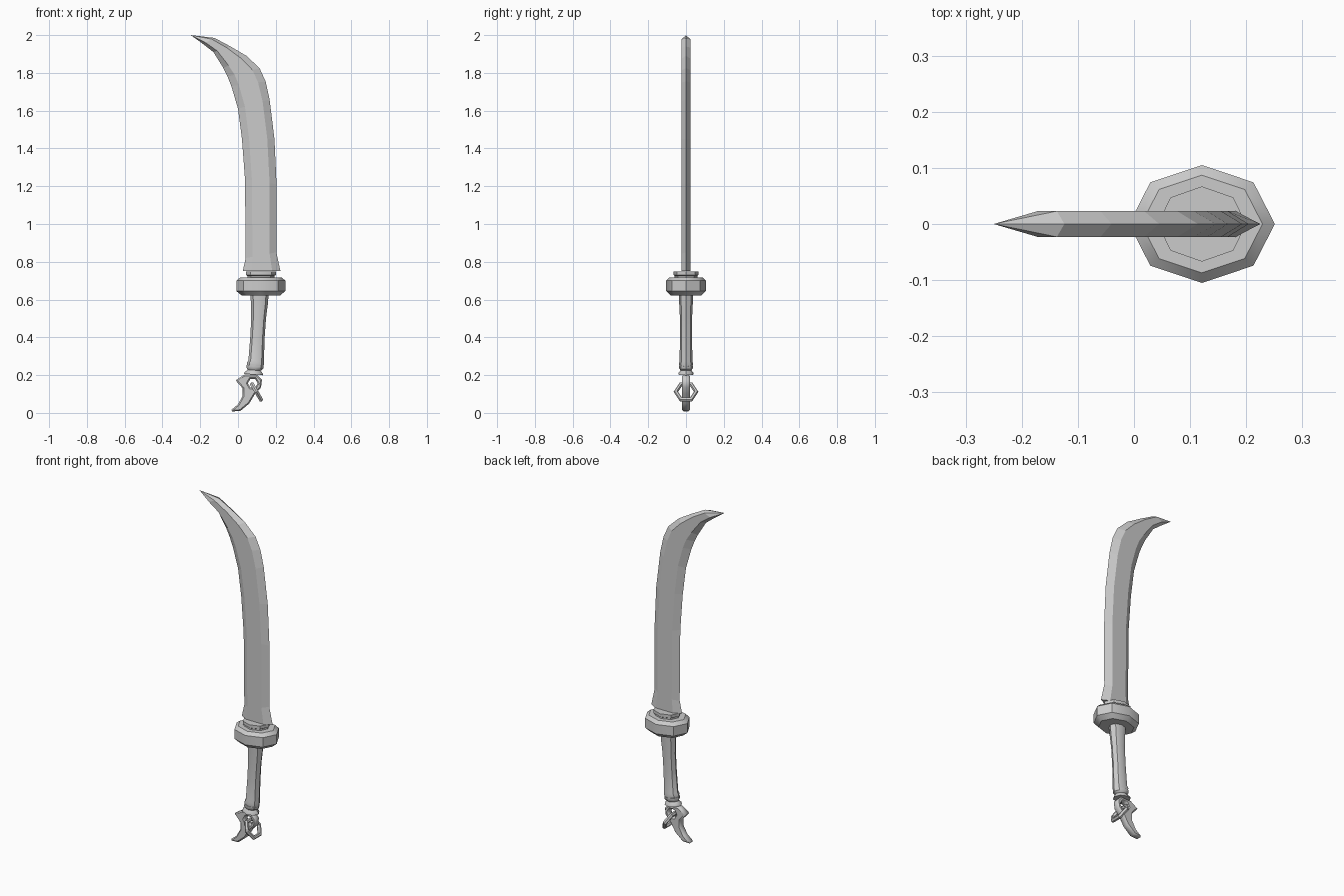
import bpy, bmesh, math
from mathutils import Matrix, Vector

if "Cube" in bpy.data.objects:
    bpy.data.objects.remove(bpy.data.objects["Cube"])


def loft(name, rings, smooth=None):
    """Skin a list of vertex rings; a one-point ring closes to a tip."""
    bm = bmesh.new()
    vs = [[bm.verts.new(p) for p in r] for r in rings]
    for a, b in zip(vs, vs[1:]):
        n = len(a)
        for i in range(n):
            j = (i + 1) % n
            bm.faces.new((a[i], a[j], b[0]) if len(b) == 1 else (a[i], a[j], b[j], b[i]))
    for end in (vs[0], vs[-1]):
        if len(end) > 2:
            bm.faces.new(end)
    bmesh.ops.recalc_face_normals(bm, faces=bm.faces)
    me = bpy.data.meshes.new(name)
    bm.to_mesh(me)
    bm.free()
    ob = bpy.data.objects.new(name, me)
    bpy.context.collection.objects.link(ob)
    if smooth:
        bpy.ops.object.select_all(action='DESELECT')
        ob.select_set(True)
        bpy.context.view_layer.objects.active = ob
        bpy.ops.object.shade_smooth_by_angle(angle=math.radians(smooth))
    return ob


def oval(cx, z, rx, ry, tilt=0.0, n=8):
    """Eight-sided oval ring; tilt raises the -x side."""
    pts = []
    for i in range(n):
        a = 2 * math.pi * i / n
        pts.append((cx + rx * math.cos(a), ry * math.sin(a), z - tilt * rx * math.cos(a)))
    return pts


# Blade: six-sided section swept between inner edge and outer edge (lx, lz, rx, rz)
T = 0.023
stations = [(.025, .75, .225, .75), (.041, .82, .203, .85), (.037, 1.237, .204, 1.21),
            (.021, 1.45, .193, 1.45), (0, 1.61, .167, 1.66), (-.035, 1.73, .146, 1.755),
            (-.055, 1.78, .114, 1.825), (-.077, 1.825, .045, 1.89),
            (-.13, 1.91, -.04, 1.94), (-.185, 1.953, -.124, 1.985)]
rings = []
for lx, lz, rx, rz in stations:
    l, r = Vector((lx, 0, lz)), Vector((rx, 0, rz))
    p, q, t = l.lerp(r, .22), l.lerp(r, .78), Vector((0, T, 0))
    rings.append([l, p - t, q - t, r, q + t, p + t])
rings.append([(-.25, 0, 2)])
loft("blade", rings)

# Guard with stepped collar below the blade
C = .121
loft("guard", [oval(C, z, rx, ry) for z, rx, ry in [
    (.622, .102, .082), (.645, .13, .105), (.70, .13, .105), (.718, .108, .087),
    (.718, .072, .060), (.726, .072, .060), (.730, .079, .067), (.748, .079, .067),
    (.748, .072, .060)]], 40)

# Grip, slightly leaning
loft("grip", [oval(cx, z, rx, ry, .08) for cx, z, rx, ry in [
    (.092, .245, .042, .034), (.092, .262, .045, .037), (.096, .275, .041, .034),
    (.103, .40, .038, .032), (.109, .50, .039, .032), (.113, .58, .045, .036),
    (.114, .63, .048, .038)]], 40)

# Pommel collar
loft("pommel_collar", [oval(cx, z, rx, ry, .08) for cx, z, rx, ry in [
    (.083, .203, .050, .041), (.083, .212, .048, .039), (.086, .226, .034, .029),
    (.089, .236, .044, .037), (.091, .250, .045, .037)]], 40)

# Claw pommel: outline with an eyelet hole
outline = [(-.013, .172), (.035, .203), (.10, .203), (.127, .175), (.122, .135),
           (.09, .10), (.06, .05), (.012, .01), (-.032, .008), (-.034, .017),
           (0, .045), (.025, .09), (.025, .13)]
hole = [(.078 + .026 * math.cos(i * math.pi / 3), .157 + .026 * math.sin(i * math.pi / 3))
        for i in range(6)]
cu = bpy.data.curves.new("claw_pommel", 'CURVE')
cu.dimensions, cu.fill_mode = '2D', 'BOTH'
for loop in (outline, hole):
    sp = cu.splines.new('POLY')
    sp.points.add(len(loop) - 1)
    for pt, (x, z) in zip(sp.points, loop):
        pt.co = (x, z, 0, 1)
    sp.use_cyclic_u = True
cu.extrude, cu.bevel_depth, cu.bevel_resolution, cu.offset = .013, .007, 0, -.007
claw = bpy.data.objects.new("claw_pommel", cu)
claw.rotation_euler.x = math.pi / 2
bpy.context.collection.objects.link(claw)
bpy.ops.object.select_all(action='DESELECT')
claw.select_set(True)
bpy.context.view_layer.objects.active = claw
bpy.ops.object.convert(target='MESH')

# Hexagonal ring hanging through the eyelet
bpy.ops.mesh.primitive_torus_add(major_segments=6, minor_segments=6,
                                 major_radius=.054, minor_radius=.012)
ring = bpy.context.object
ring.name = "hanging_ring"
ring.matrix_world = Matrix(((0, -.5, .866, .098), (1, 0, 0, 0), (0, .866, .5, .111), (0, 0, 0, 1)))
